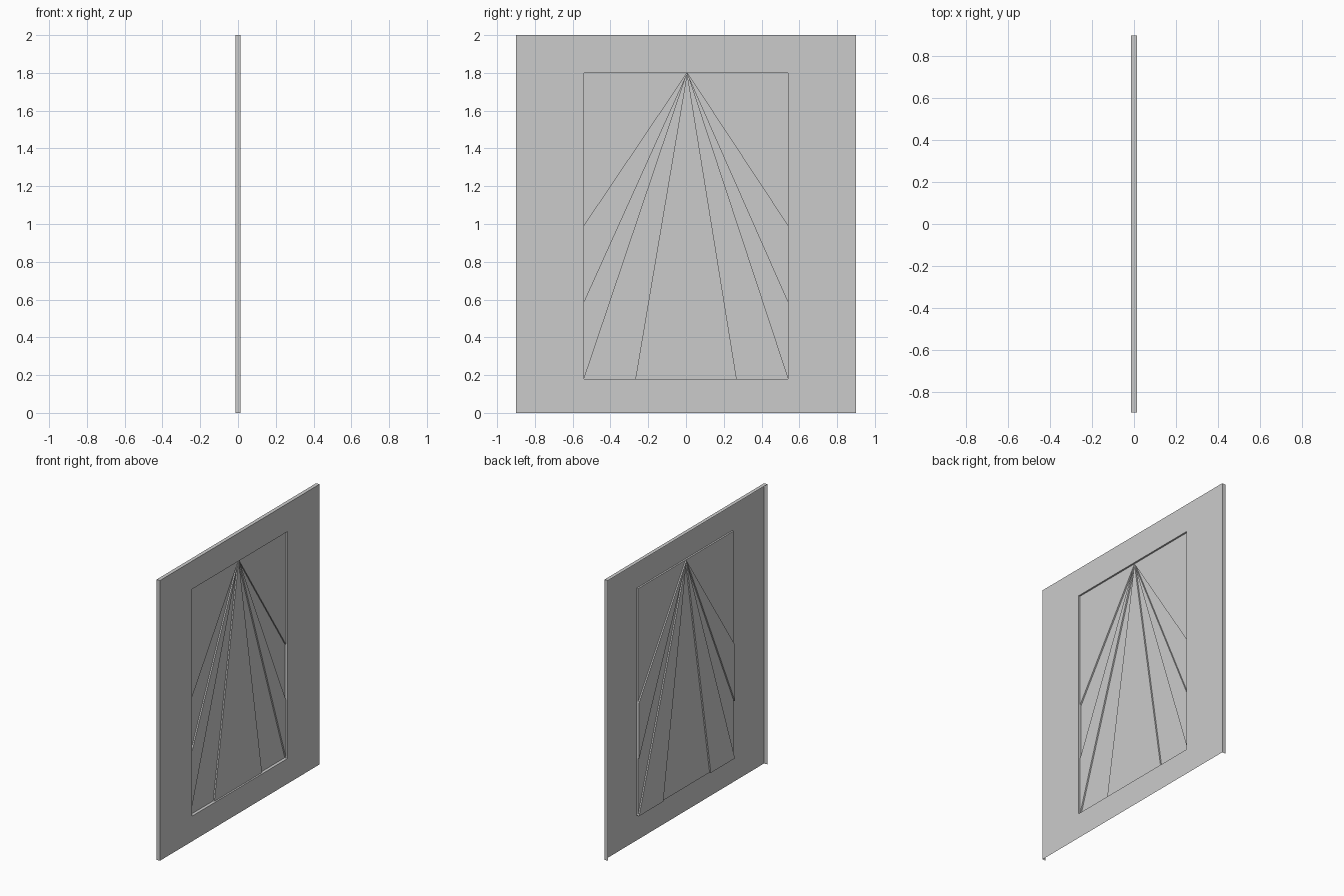
import bpy

if "Cube" in bpy.data.objects:
    bpy.data.objects.remove(bpy.data.objects["Cube"])

X = 0.0135                       # half thickness of the panel
DEEP, SHALLOW = 0.022, 0.012     # recess depths of the rays
APEX = (0.006, 1.80)
W, LOW, TOP = 0.54, 0.18, 1.80   # recess half width, bottom and top


def mesh(name, verts, faces):
    me = bpy.data.meshes.new(name)
    me.from_pydata(verts, [], faces)
    me.update()
    ob = bpy.data.objects.new(name, me)
    bpy.context.collection.objects.link(ob)
    return ob


# front sheet (a frame around the recess) with side and top returns, open back and bottom
outer = [(-0.9, 0), (0.9, 0), (0.9, 2), (-0.9, 2)]
inner = [(-W, LOW), (W, LOW), (W, TOP), (-W, TOP)]
verts = [(X, y, z) for y, z in outer + inner] + [(-X, y, z) for y, z in outer]
frame = [(i, (i + 1) % 4, 4 + (i + 1) % 4, 4 + i) for i in range(4)]
returns = [(i, 8 + i, 8 + (i + 1) % 4, (i + 1) % 4) for i in (1, 2, 3)]
mesh("panel_shell", verts, frame + returns)

# sunburst: rays fan from the apex, alternating between two depths
half = [(W, TOP), (W, 0.99), (W, 0.59), (W, LOW), (0.268, LOW)]
rim = half + [(-y, z) for y, z in reversed(half)]
verts, faces, depths = [], [], []
for i in range(len(rim) - 1):
    d = SHALLOW if i % 2 == 0 else DEEP
    n = len(verts)
    verts += [(X - d, y, z) for y, z in (APEX, rim[i + 1], rim[i])]
    verts += [(X, y, z) for y, z in (rim[i + 1], rim[i])]
    faces += [(n, n + 1, n + 2), (n + 1, n + 3, n + 4, n + 2)]
    depths.append(d)

# step walls between neighbouring rays, and the head wall under the top edge
for i in range(1, len(rim) - 1):
    n = len(verts)
    a, b = X - depths[i - 1], X - depths[i]
    verts += [(a, *APEX), (a, *rim[i]), (b, *rim[i]), (b, *APEX)]
    faces.append((n, n + 1, n + 2, n + 3))
for p in (rim[0], rim[-1]):
    n = len(verts)
    verts += [(X, *APEX), (X, *p), (X - SHALLOW, *p), (X - SHALLOW, *APEX)]
    faces.append((n, n + 1, n + 2, n + 3))
mesh("sunburst_recess", verts, faces)
